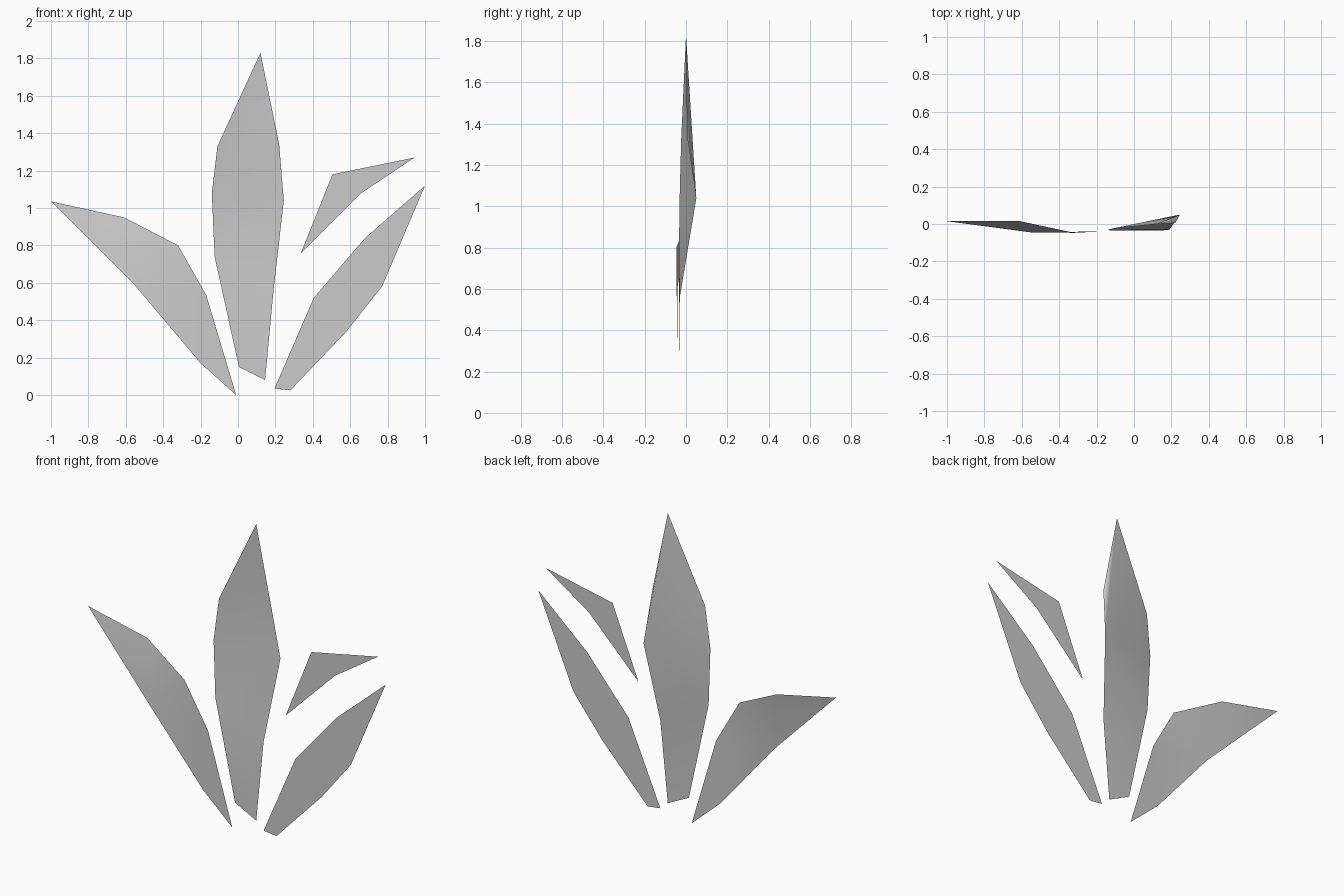
import bpy


def leaf(name, pts, faces):
    """Single-sheet low-poly leaf from an outline of (x, y, z) points."""
    mesh = bpy.data.meshes.new(name)
    mesh.from_pydata(pts, [], faces)
    mesh.update()
    # turn every face towards the front
    if sum(p.normal.y * p.area for p in mesh.polygons) > 0:
        mesh.flip_normals()
    mesh.shade_smooth()
    obj = bpy.data.objects.new(name, mesh)
    bpy.context.collection.objects.link(obj)
    return obj


# Tall centre leaf: tip, right edge downwards, left edge upwards
leaf("centre_leaf",
     [(0.12, 0.0, 1.83), (0.22, 0.005, 1.34), (0.245, 0.05, 1.04),
      (0.19, -0.03, 0.56), (0.145, -0.035, 0.08), (0.005, -0.035, 0.15),
      (-0.125, -0.035, 0.74), (-0.14, -0.03, 1.08), (-0.11, -0.023, 1.33)],
     [(0, 2, 1), (0, 8, 2), (8, 7, 2), (7, 6, 2), (6, 3, 2), (6, 5, 3), (5, 4, 3)])

# Left leaf with its tip bent backwards
leaf("left_leaf",
     [(-1.0, 0.015, 1.035), (-0.61, 0.015, 0.95), (-0.32, -0.047, 0.80),
      (-0.17, -0.04, 0.535), (-0.01, -0.04, 0.0), (-0.2, -0.04, 0.17),
      (-0.55, -0.045, 0.585)],
     [(0, 6, 1), (1, 6, 2), (2, 6, 3), (3, 6, 5), (3, 5, 4)])

# Large right leaf
leaf("right_leaf",
     [(1.0, -0.037, 1.12), (0.68, -0.037, 0.84), (0.405, -0.037, 0.52),
      (0.195, -0.037, 0.035), (0.28, -0.037, 0.025), (0.58, -0.037, 0.34),
      (0.77, -0.037, 0.58)],
     [(0, 1, 6), (1, 2, 5, 6), (2, 3, 4, 5)])

# Small upper right leaf
leaf("small_leaf",
     [(0.945, -0.03, 1.27), (0.505, -0.03, 1.18), (0.335, -0.03, 0.755),
      (0.66, -0.03, 1.08)],
     [(0, 1, 3), (1, 2, 3)])
